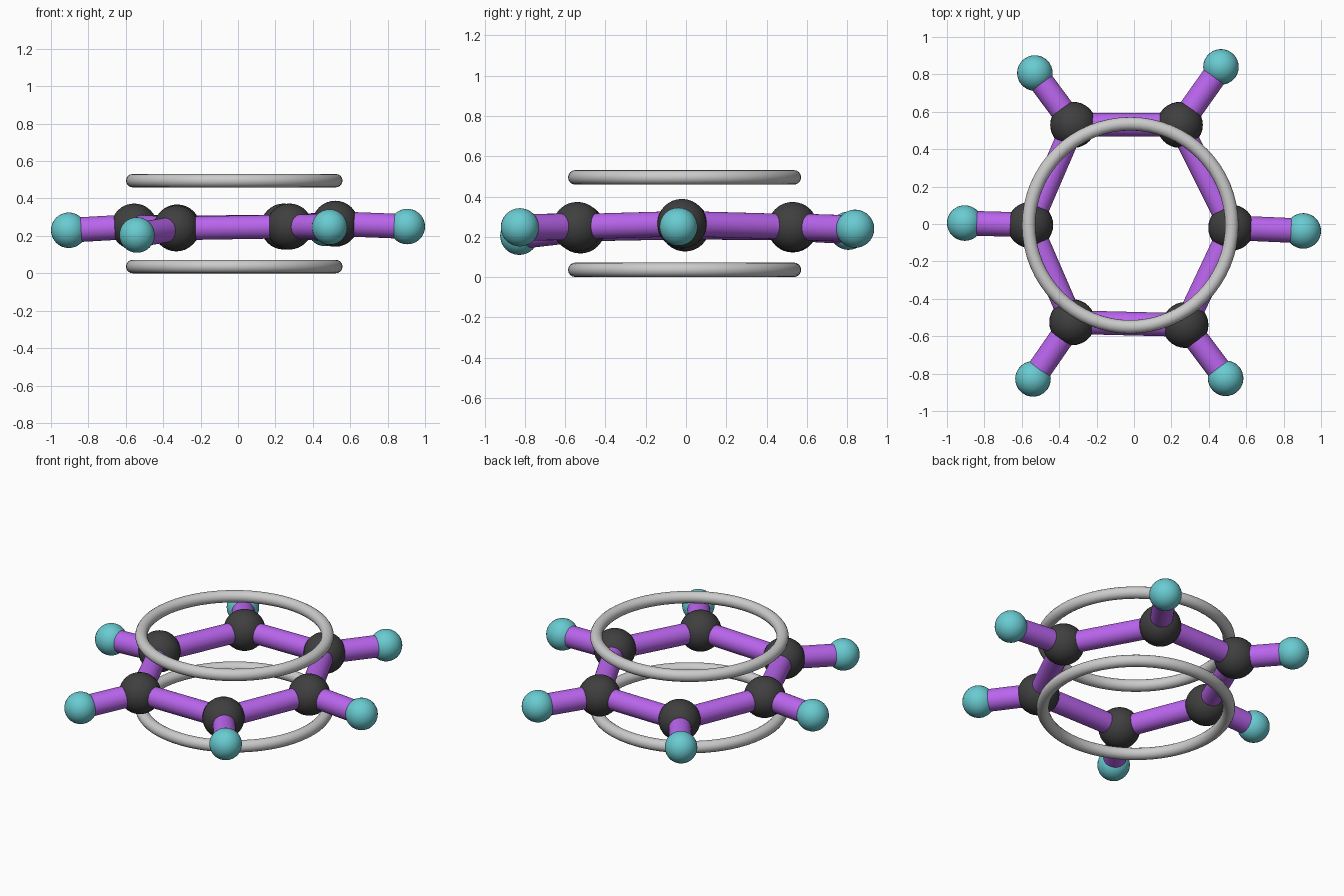
import bpy
from mathutils import Vector

if "Cube" in bpy.data.objects:
    bpy.data.objects.remove(bpy.data.objects["Cube"])


def material(name, rgb):
    m = bpy.data.materials.new(name)
    m.diffuse_color = (*rgb, 1)
    m.use_nodes = True
    m.node_tree.nodes["Principled BSDF"].inputs["Base Color"].default_value = m.diffuse_color
    return m


DARK = material("dark", (0.05, 0.05, 0.05))
TEAL = material("teal", (0.14, 0.60, 0.64))
PURPLE = material("purple", (0.49, 0.13, 0.85))


def finish(name, mat=None):
    o = bpy.context.object
    o.name = name
    if mat:
        o.data.materials.append(mat)
    bpy.ops.object.shade_smooth_by_angle()


def ball(name, p, r, mat):
    bpy.ops.mesh.primitive_uv_sphere_add(segments=32, ring_count=16, radius=r, location=p)
    finish(name, mat)


def rod(name, a, b, r):
    a, b = Vector(a), Vector(b)
    d = b - a
    bpy.ops.mesh.primitive_cylinder_add(vertices=32, radius=r, depth=d.length,
                                        location=(a + b) / 2,
                                        rotation=d.to_track_quat('Z', 'Y').to_euler())
    finish(name, PURPLE)


# Slightly uneven six-sided ring: inner atoms and their outer partners
inner = [(0.52, -0.02, 0.265), (0.245, 0.53, 0.25), (-0.325, 0.53, 0.245),
         (-0.555, -0.005, 0.25), (-0.33, -0.525, 0.24), (0.275, -0.54, 0.25)]
outer = [(0.905, -0.037, 0.25), (0.465, 0.84, 0.24), (-0.53, 0.807, 0.23),
         (-0.905, 0.005, 0.23), (-0.54, -0.828, 0.205), (0.49, -0.825, 0.247)]

for i in range(6):
    ball(f"inner_atom_{i}", inner[i], 0.123, DARK)
    ball(f"outer_atom_{i}", outer[i], 0.095, TEAL)
    rod(f"ring_bond_{i}", inner[i], inner[(i + 1) % 6], 0.063)
    rod(f"outer_bond_{i}", inner[i], outer[i], 0.066)

# Two rings, above and below
for name, z in (("upper_ring", 0.495), ("lower_ring", 0.036)):
    bpy.ops.mesh.primitive_torus_add(major_segments=64, minor_segments=16,
                                     major_radius=0.543, minor_radius=0.036,
                                     location=(-0.02, -0.007, z))
    finish(name)
